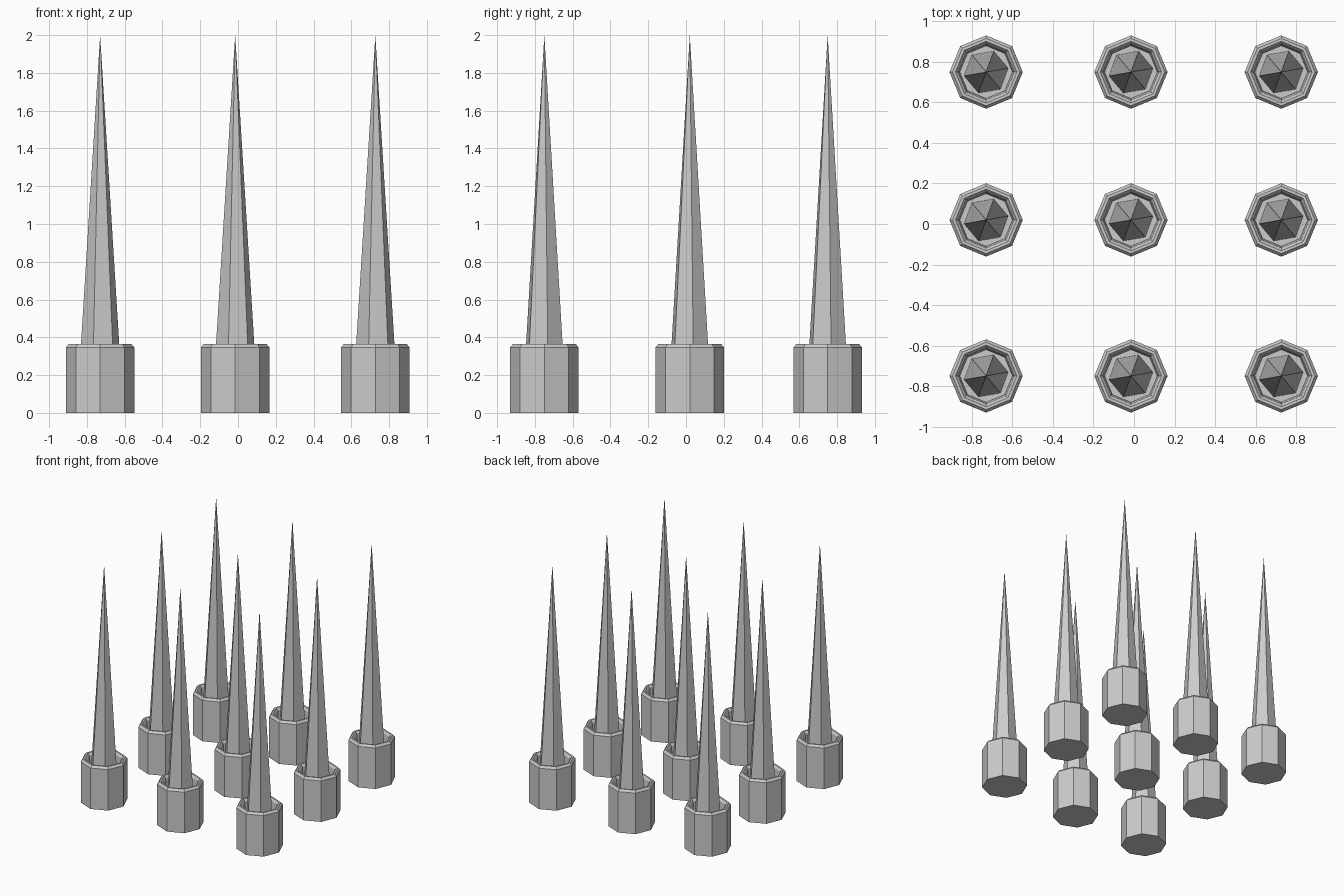
import bpy, bmesh
from math import cos, sin, radians, tau

if "Cube" in bpy.data.objects:
    bpy.data.objects.remove(bpy.data.objects["Cube"])


def lathe(name, profile, sides, turn=0.0):
    """Spin (radius, z) points into a closed faceted solid; radius 0 makes a tip."""
    bm = bmesh.new()
    rings = []
    for r, z in profile:
        if r == 0:
            rings.append([bm.verts.new((0, 0, z))] * sides)
        else:
            rings.append([bm.verts.new((r * cos(turn + tau * i / sides),
                                        r * sin(turn + tau * i / sides), z))
                          for i in range(sides)])
    for a, b in zip(rings, rings[1:]):
        for i in range(sides):
            j = (i + 1) % sides
            face = [a[i], a[j], b[j]]
            if b[i] is not b[j]:
                face.append(b[i])
            bm.faces.new(face)
    # caps at the open ends
    bm.faces.new(rings[0][::-1])
    if profile[-1][0] > 0:
        bm.faces.new(rings[-1])
    bmesh.ops.recalc_face_normals(bm, faces=bm.faces)
    mesh = bpy.data.meshes.new(name)
    bm.to_mesh(mesh)
    bm.free()
    return mesh


# Octagonal socket with chamfered rim and recessed floor
socket = lathe("socket", [(0.181, 0), (0.181, 0.347), (0.166, 0.365),
                          (0.152, 0.365), (0.138, 0.347), (0.130, 0.25)], 8)

# Six-sided spike rising from the socket floor
spike = lathe("spike", [(0.110, 0.25), (0, 2.0)], 6, radians(10))

# Three by three grid of spikes
for row, y in enumerate((-0.75, 0.02, 0.75)):
    for col, x in enumerate((-0.73, -0.015, 0.727)):
        for mesh in (socket, spike):
            ob = bpy.data.objects.new(f"{mesh.name}_{row}_{col}", mesh)
            ob.location = (x, y, 0)
            bpy.context.collection.objects.link(ob)
